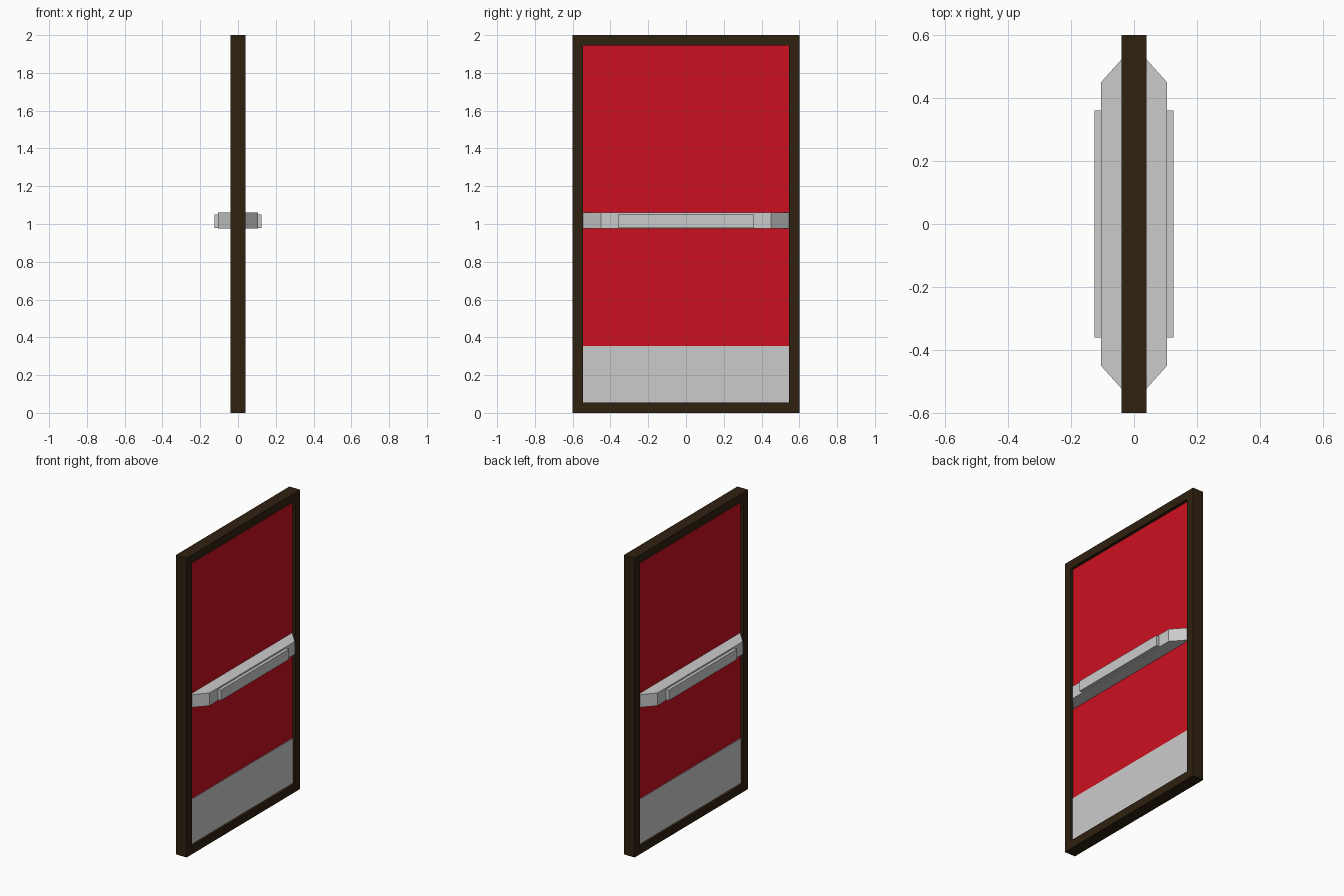
import bpy, bmesh

if "Cube" in bpy.data.objects:
    bpy.data.objects.remove(bpy.data.objects["Cube"])

def material(name, rgb):
    m = bpy.data.materials.new(name)
    m.diffuse_color = (*rgb, 1)
    m.use_nodes = True
    m.node_tree.nodes["Principled BSDF"].inputs["Base Color"].default_value = m.diffuse_color
    return m

brown = material("dark_brown", (0.028, 0.015, 0.005))
red = material("red", (0.6, 0.005, 0.014))

def finish(bm, name, mat=None):
    bmesh.ops.recalc_face_normals(bm, faces=bm.faces)
    me = bpy.data.meshes.new(name)
    bm.to_mesh(me)
    bm.free()
    ob = bpy.data.objects.new(name, me)
    bpy.context.collection.objects.link(ob)
    if mat:
        me.materials.append(mat)
    return ob

def extrude(bm, faces, vec):
    r = bmesh.ops.extrude_face_region(bm, geom=faces)
    verts = [v for v in r["geom"] if isinstance(v, bmesh.types.BMVert)]
    bmesh.ops.translate(bm, verts=verts, vec=vec)

def prism(name, points, vec, mat=None):
    bm = bmesh.new()
    extrude(bm, [bm.faces.new([bm.verts.new(p) for p in points])], vec)
    return finish(bm, name, mat)

def slab(name, x0, x1, y, z0, z1, mat=None):
    return prism(name, [(x0, -y, z0), (x0, y, z0), (x0, y, z1), (x0, -y, z1)],
                 (x1 - x0, 0, 0), mat)

# Frame: one rectangular ring, extruded through the thickness
bm = bmesh.new()
outer, inner = [[bm.verts.new((-0.04, y, z)) for y, z in
                 ((-0.6 + w, w), (0.6 - w, w), (0.6 - w, 2 - w), (-0.6 + w, 2 - w))]
                for w in (0, 0.055)]
ring = [bm.faces.new((outer[i], outer[i - 3], inner[i - 3], inner[i])) for i in range(4)]
extrude(bm, ring, (0.08, 0, 0))
finish(bm, "door_frame", brown)

# Recessed door panel
slab("door_panel", -0.02, 0.02, 0.545, 0.055, 1.945, red)

# Hardware repeated on both faces
for side, s in (("right", 1), ("left", -1)):
    slab("kick_plate_" + side, s * 0.02, s * 0.024, 0.545, 0.055, 0.355)
    # Push bar body with slanted ends
    prism("push_bar_" + side,
          [(s * x, y, 0.975) for x, y in
           ((0.02, -0.545), (0.105, -0.45), (0.105, 0.45), (0.02, 0.545))],
          (0, 0, 0.085))
    # Raised push pad
    slab("push_pad_" + side, s * 0.105, s * 0.125, 0.36, 0.98, 1.05)
